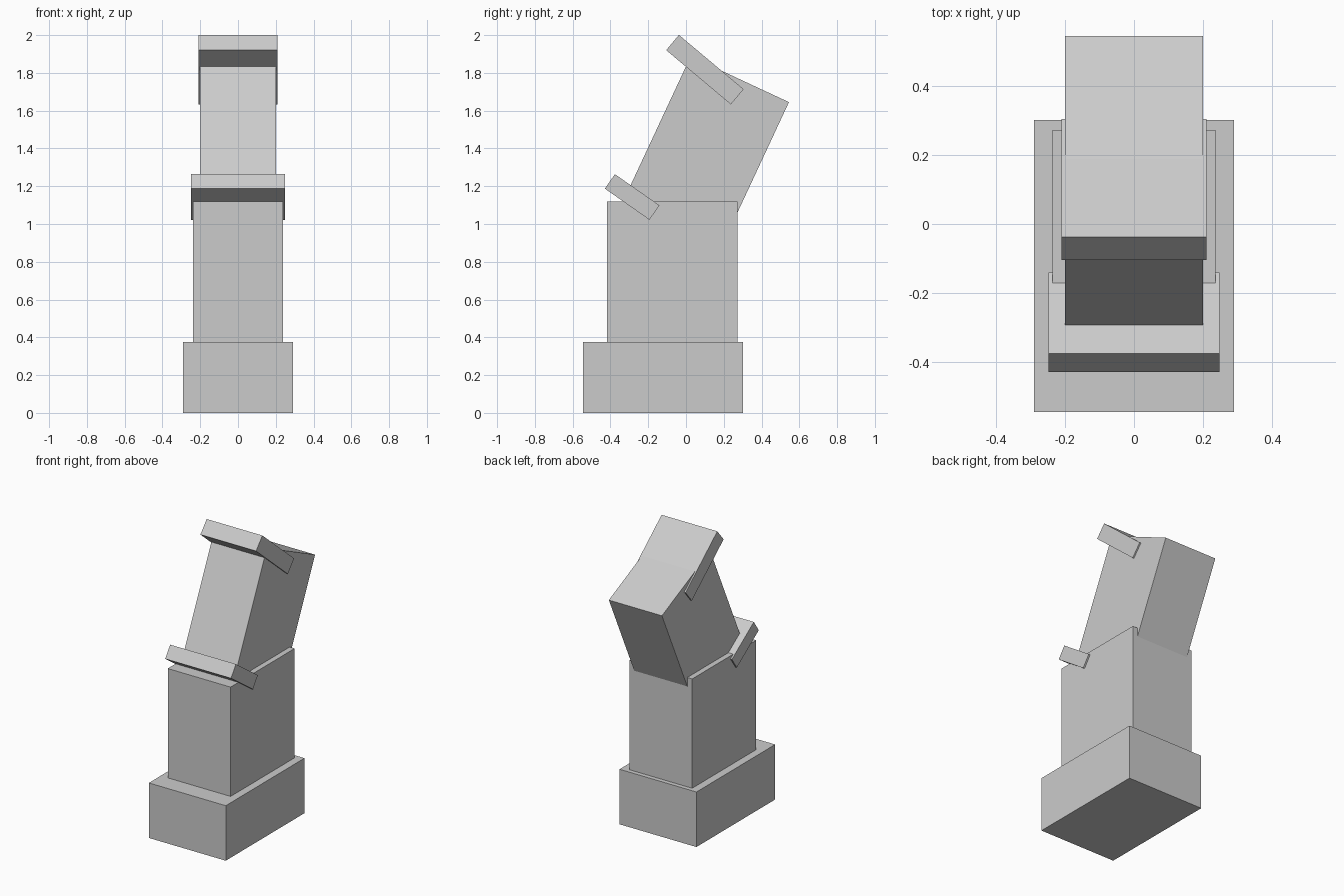
import bpy
from math import radians, sin, cos

if "Cube" in bpy.data.objects:
    bpy.data.objects.remove(bpy.data.objects["Cube"])


def block(name, width, depth, height, y, z, tilt=0.0):
    """Box centred on x = 0, tilted about the x axis (degrees)."""
    bpy.ops.mesh.primitive_cube_add(size=1, location=(0, y, z))
    ob = bpy.context.object
    ob.name = name
    ob.scale = (width, depth, height)
    bpy.ops.object.transform_apply(location=False, rotation=False, scale=True)
    ob.rotation_euler.x = radians(tilt)
    return ob


# upright lower parts
block("base", 0.58, 0.848, 0.375, -0.122, 0.1875)
block("lower_column", 0.474, 0.69, 0.77, -0.073, 0.735)

# leaning upper block, placed from its top rear edge and sunk into the column
lean, depth, length = 25, 0.574, 0.90
a = radians(lean)
top_y, top_z = 0.545, 1.645
cy = top_y - cos(a) * depth / 2 - sin(a) * length / 2
cz = top_z + sin(a) * depth / 2 - cos(a) * length / 2
block("leaning_block", 0.40, depth, length, cy, cz, -lean)

# sloping slabs on the front of each joint
block("joint_slab", 0.496, 0.288, 0.093, -0.285, 1.143, -35)
block("top_slab", 0.42, 0.447, 0.105, 0.100, 1.817, -40)
